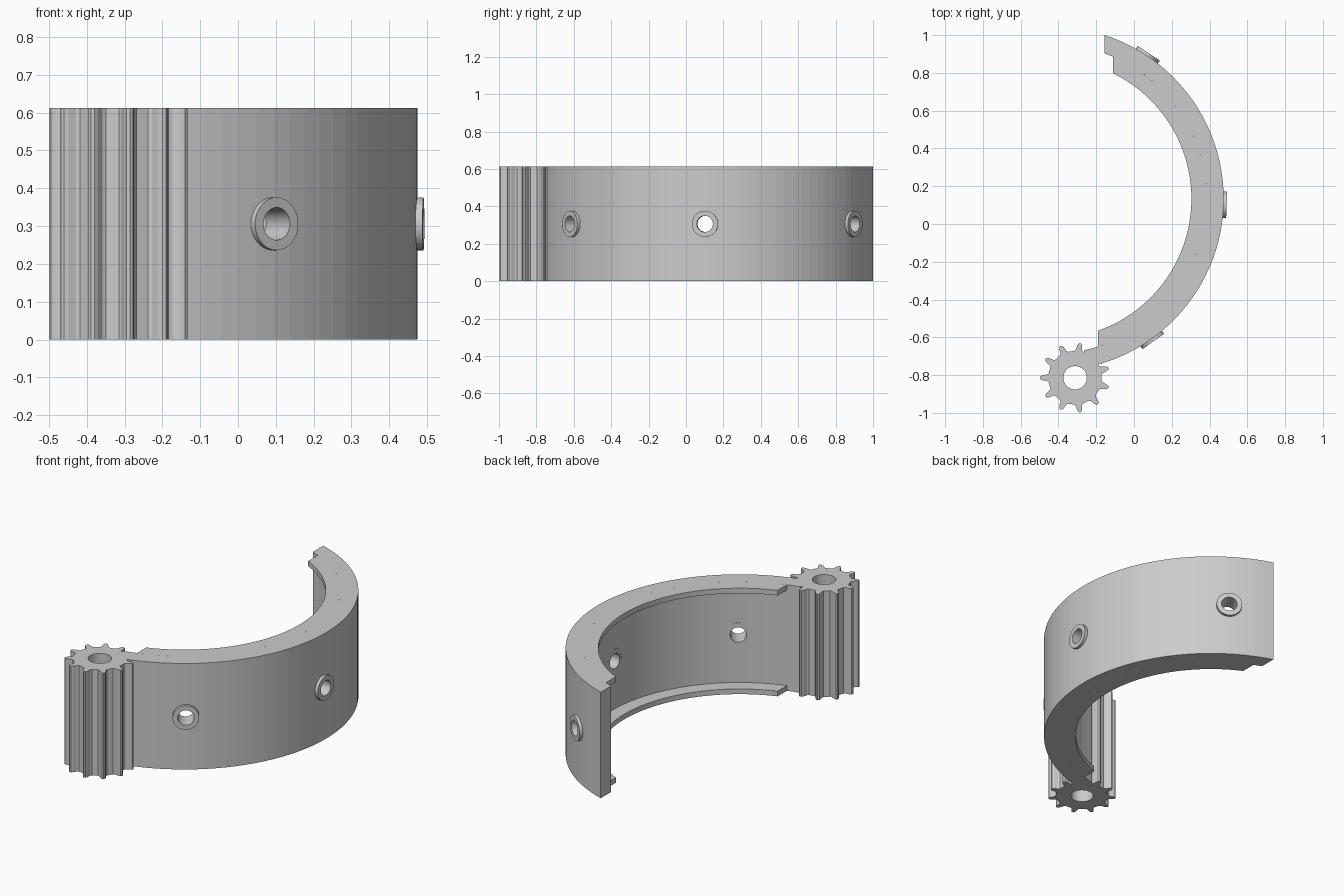
import bpy
import bmesh
import math
from mathutils import Matrix, Vector

if "Cube" in bpy.data.objects:
    bpy.data.objects.remove(bpy.data.objects["Cube"])

HEIGHT = 0.612
CX, CY = -0.436, 0.133               # centre of the curved wall
R_OUT, R_WALL, R_LIP = 0.911, 0.82, 0.74
GEAR_X, GEAR_Y = -0.312, -0.814

grey = bpy.data.materials.new("plain grey")
grey.use_nodes = True
grey.diffuse_color = (0.6, 0.6, 0.6, 1)
grey.node_tree.nodes["Principled BSDF"].inputs["Base Color"].default_value = (0.6, 0.6, 0.6, 1)


def finish(name, bm):
    bmesh.ops.recalc_face_normals(bm, faces=bm.faces)
    mesh = bpy.data.meshes.new(name)
    bm.to_mesh(mesh)
    bm.free()
    mesh.materials.append(grey)
    obj = bpy.data.objects.new(name, mesh)
    bpy.context.collection.objects.link(obj)
    return obj


def prism(name, points, z0, z1):
    """Extrude a flat outline from z0 up to z1."""
    bm = bmesh.new()
    face = bm.faces.new([bm.verts.new((x, y, z0)) for x, y in points])
    top = bmesh.ops.extrude_face_region(bm, geom=[face])
    verts = [g for g in top["geom"] if isinstance(g, bmesh.types.BMVert)]
    bmesh.ops.translate(bm, verts=verts, vec=(0, 0, z1 - z0))
    return finish(name, bm)


def arc(r, x_back, x_front, steps=44):
    """Arc points from the back end round to the front end, cut at given x."""
    a0 = math.acos((x_back - CX) / r)
    a1 = -math.acos((x_front - CX) / r)
    angles = [a0 + (a1 - a0) * i / steps for i in range(steps + 1)]
    return [(CX + r * math.cos(a), CY + r * math.sin(a)) for a in angles]


def tube(name, r_in, r_out, z0, z1, matrix, segments=40):
    """Lathe a rectangular section, then place it with the matrix."""
    bm = bmesh.new()
    section = [(r_in, z0), (r_out, z0), (r_out, z1), (r_in, z1)]
    rings = []
    for i in range(segments):
        a = math.tau * i / segments
        rings.append([bm.verts.new((r * math.cos(a), r * math.sin(a), z)) for r, z in section])
    for i in range(segments):
        a, b = rings[i], rings[(i + 1) % segments]
        for k in range(4):
            m = (k + 1) % 4
            bm.faces.new((a[k], b[k], b[m], a[m]))
    bm.transform(matrix)
    return finish(name, bm)


def drill(target, radius, depth, matrix):
    """Cut a round hole through the target and drop the cutter."""
    bm = bmesh.new()
    bmesh.ops.create_cone(bm, cap_ends=True, segments=40, radius1=radius,
                          radius2=radius, depth=depth, matrix=matrix)
    cutter = finish("hole_cutter", bm)
    cutter.hide_render = True
    mod = target.modifiers.new("hole", "BOOLEAN")
    mod.operation = "DIFFERENCE"
    mod.solver = "EXACT"
    mod.object = cutter
    activate(target)
    bpy.ops.object.modifier_apply(modifier=mod.name)
    bpy.data.objects.remove(cutter)


def activate(obj):
    bpy.ops.object.select_all(action="DESELECT")
    obj.select_set(True)
    bpy.context.view_layer.objects.active = obj


# Curved wall, its front end running into the gear
outline = arc(R_OUT, -0.155, -0.19)
outline += [(-0.22, -0.76), (-0.275, -0.70)]
outline += reversed(arc(R_WALL, -0.155, -0.262))
wall = prism("curved_wall", outline, 0, HEIGHT)

# Inner lips along the bottom and top edges
lip_outline = arc(R_WALL, -0.11, -0.19) + arc(R_LIP, -0.11, -0.19)[::-1]
prism("bottom_lip", lip_outline, 0, 0.03)
prism("top_lip", lip_outline, HEIGHT - 0.03, HEIGHT)

# Raised round bosses with bores through the wall
for name, degrees in (("front", -54.5), ("middle", -2.0), ("back", 56.3)):
    a = math.radians(degrees)
    out = Vector((math.cos(a), math.sin(a), 0))
    turn = out.to_track_quat("Z", "Y").to_matrix().to_4x4()
    base = Vector((CX, CY, HEIGHT / 2))
    drill(wall, 0.056, 0.4, Matrix.Translation(base + out * 0.87) @ turn)
    boss = tube(name + "_boss", 0.043, 0.07, 0.8185, 0.927, Matrix.Translation(base) @ turn)
    activate(boss)
    bpy.ops.object.shade_smooth_by_angle(angle=math.radians(30))

# Gear column: eleven rounded teeth and a centre bore
TEETH = 11
tooth = [(-9.5, 0.142), (-6.5, 0.15), (-4.5, 0.171), (-2.6, 0.182), (0, 0.186),
         (2.6, 0.182), (4.5, 0.171), (6.5, 0.15), (9.5, 0.142)]
gear_outline = []
for i in range(TEETH):
    for offset, r in tooth:
        a = math.pi + math.tau * i / TEETH + math.radians(offset)
        gear_outline.append((GEAR_X + r * math.cos(a), GEAR_Y + r * math.sin(a)))
gear = prism("gear_column", gear_outline, 0, HEIGHT)
drill(gear, 0.062, 2, Matrix.Translation((GEAR_X, GEAR_Y, HEIGHT / 2)))
